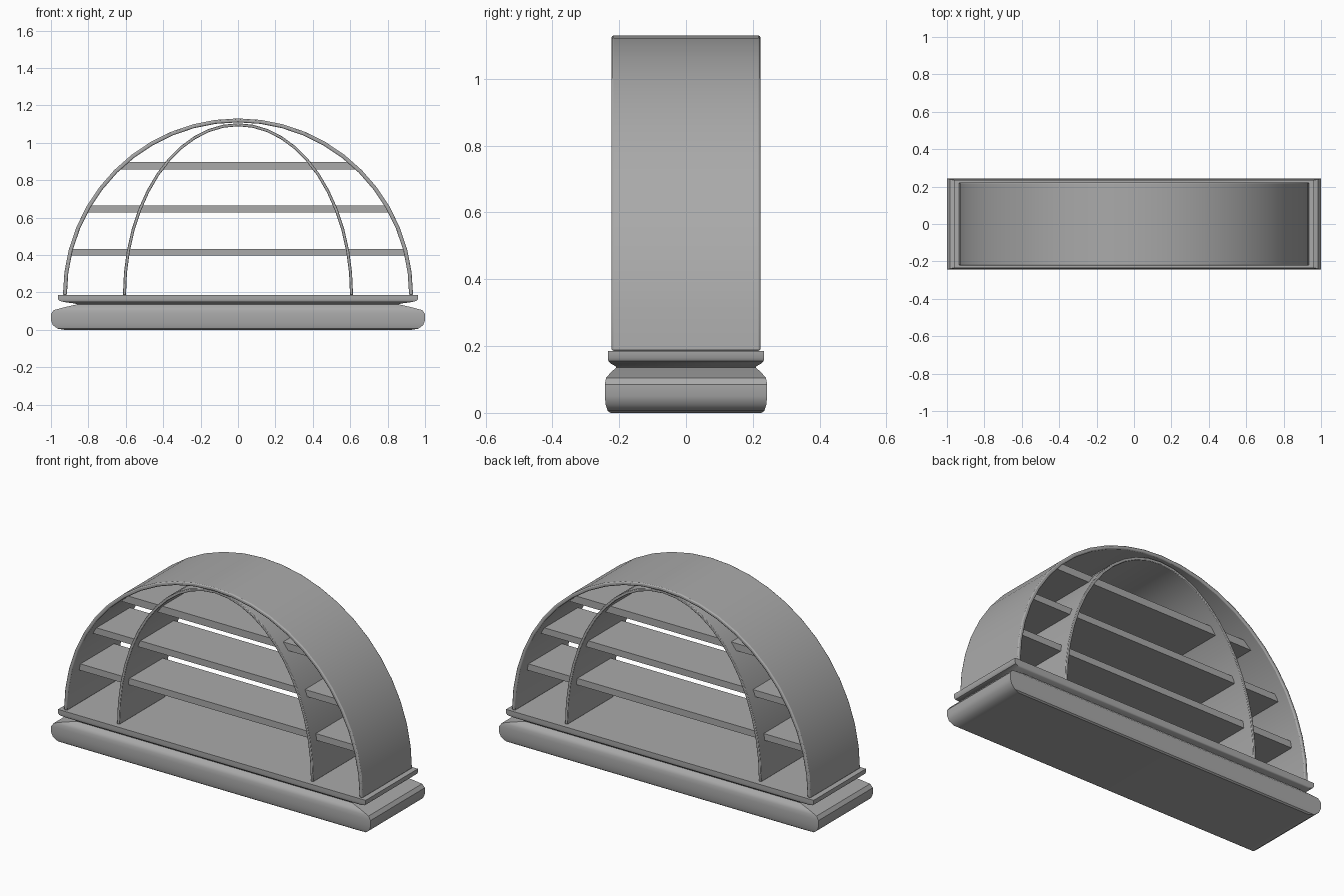
import bpy, bmesh
from math import sin, cos, pi, sqrt, radians

cube = bpy.data.objects.get("Cube")
if cube:
    bpy.data.objects.remove(cube, do_unlink=True)

grey = bpy.data.materials.new("plain_grey")
grey.use_nodes = True
tone = (0.4, 0.4, 0.4, 1)
grey.diffuse_color = tone
grey.node_tree.nodes["Principled BSDF"].inputs["Base Color"].default_value = tone

FLOOR = 0.186


def add_object(name, bm, smooth=True, bevel=0):
    bmesh.ops.recalc_face_normals(bm, faces=bm.faces)
    mesh = bpy.data.meshes.new(name)
    bm.to_mesh(mesh)
    bm.free()
    mesh.materials.append(grey)
    obj = bpy.data.objects.new(name, mesh)
    bpy.context.collection.objects.link(obj)
    bpy.ops.object.select_all(action='DESELECT')
    obj.select_set(True)
    bpy.context.view_layer.objects.active = obj
    if smooth:
        bpy.ops.object.shade_smooth_by_angle(angle=radians(35))
    if bevel:
        mod = obj.modifiers.new("soft_edges", 'BEVEL')
        mod.width = bevel
        mod.segments = 2
        mod.limit_method = 'ANGLE'
        mod.angle_limit = radians(60)
    return obj


def prism(name, outline, half_depth, **style):
    """Extrude an outline in the x-z plane symmetrically along y."""
    bm = bmesh.new()
    face = bm.faces.new([bm.verts.new((x, -half_depth, z)) for x, z in outline])
    moved = bmesh.ops.extrude_face_region(bm, geom=[face])["geom"]
    verts = [v for v in moved if isinstance(v, bmesh.types.BMVert)]
    bmesh.ops.translate(bm, verts=verts, vec=(0, 2 * half_depth, 0))
    return add_object(name, bm, **style)


def half_ellipse(rx, rz, steps=24):
    return [(rx * cos(pi * i / steps), FLOOR + rz * sin(pi * i / steps))
            for i in range(steps + 1)]


def arch(name, rx, rz, thick, half_depth, bevel):
    outer = half_ellipse(rx, rz)
    inner = half_ellipse(rx - thick, rz - thick)
    prism(name, outer + inner[::-1], half_depth, bevel=bevel)


# Moulded plinth: rectangular rings scaled along a (scale, height) profile
profile = [(0.93, 0), (0.965, 0.006), (0.99, 0.025), (1, 0.05), (1, 0.085),
           (0.985, 0.105), (0.93, 0.12), (0.86, 0.136), (0.87, 0.14),
           (0.93, 0.148), (0.957, 0.156), (0.963, 0.165), (0.963, FLOOR)]
bm = bmesh.new()
rings = [[bm.verts.new((sx * s, sy * s * 0.243, z))
          for sx, sy in ((-1, -1), (1, -1), (1, 1), (-1, 1))]
         for s, z in profile]
for low, high in zip(rings, rings[1:]):
    for i in range(4):
        j = (i + 1) % 4
        bm.faces.new((low[i], low[j], high[j], high[i]))
bm.faces.new(rings[0][::-1])
bm.faces.new(rings[-1])
add_object("plinth", bm)

# Outer and inner arches
arch("outer_arch", 0.936, 0.944, 0.021, 0.223, 0.006)
arch("inner_arch", 0.615, 0.918, 0.016, 0.205, 0.003)


# Shelves, with ends cut to meet the middle of the outer arch wall
def half_width(z):
    return 0.925 * sqrt(1 - ((z - FLOOR) / 0.933) ** 2)


for name, low, high in (("lower_shelf", 0.396, 0.433),
                        ("middle_shelf", 0.627, 0.664),
                        ("upper_shelf", 0.856, 0.897)):
    a, b = half_width(low), half_width(high)
    prism(name, [(-a, low), (a, low), (b, high), (-b, high)], 0.15, smooth=False)
